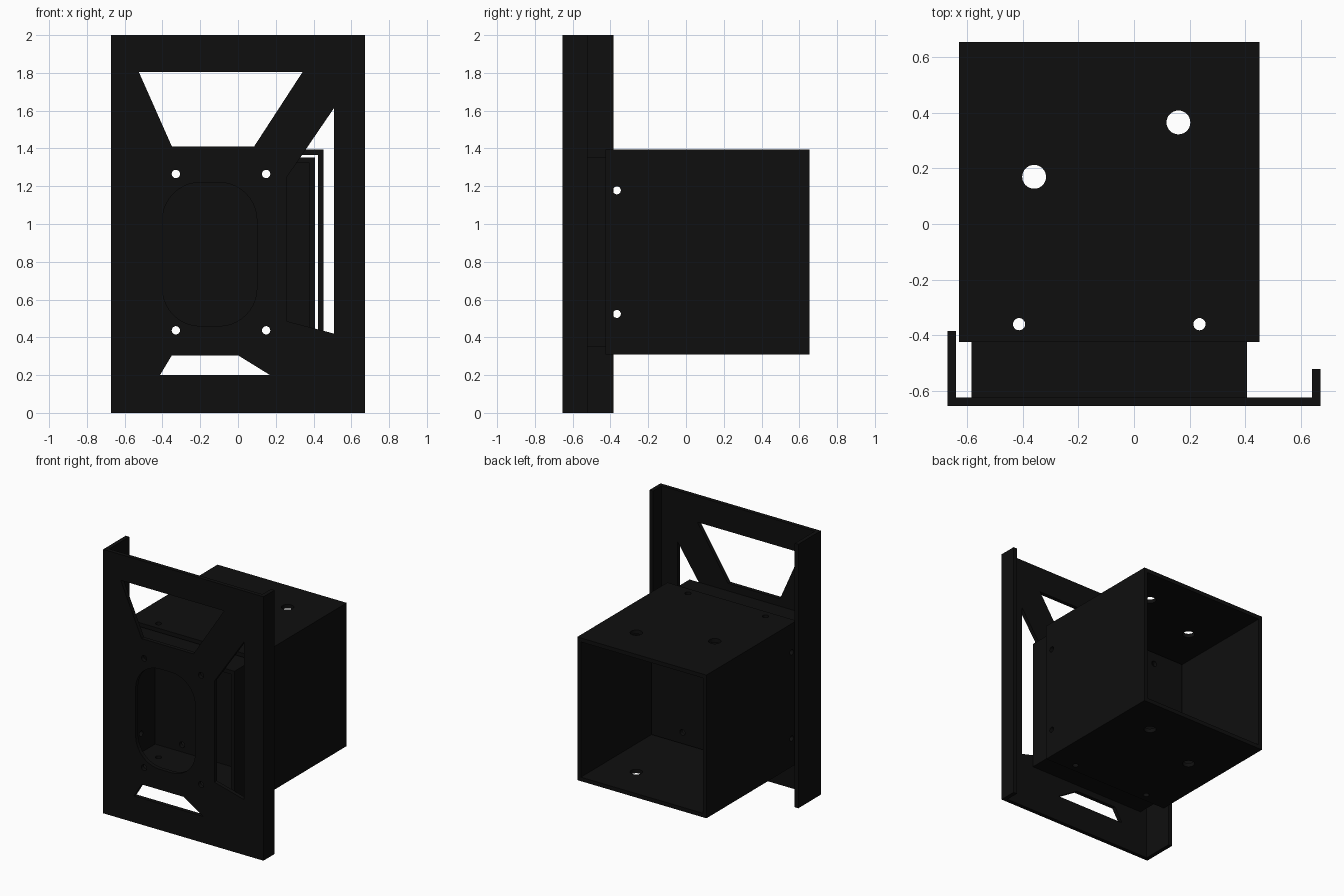
import bpy, bmesh, math
from mathutils import Vector

if "Cube" in bpy.data.objects:
    bpy.data.objects.remove(bpy.data.objects["Cube"], do_unlink=True)

black = bpy.data.materials.new("matte black")
black.use_nodes = True
COLOUR = (0.0045, 0.0045, 0.0045, 1)
black.diffuse_color = COLOUR
black.node_tree.nodes["Principled BSDF"].inputs["Base Color"].default_value = COLOUR


def prism(name, points, axis, start, end):
    """Extrude a flat outline along x, y or z."""
    def place(u, v, w):
        return {"x": (w, u, v), "y": (u, w, v), "z": (u, v, w)}[axis]
    bm = bmesh.new()
    face = bm.faces.new([bm.verts.new(place(u, v, start)) for u, v in points])
    out = bmesh.ops.extrude_face_region(bm, geom=[face])
    shift = Vector(place(0, 0, end - start))
    for v in out["geom"]:
        if isinstance(v, bmesh.types.BMVert):
            v.co += shift
    bmesh.ops.recalc_face_normals(bm, faces=bm.faces[:])
    mesh = bpy.data.meshes.new(name)
    bm.to_mesh(mesh)
    bm.free()
    mesh.materials.append(black)
    obj = bpy.data.objects.new(name, mesh)
    bpy.context.collection.objects.link(obj)
    return obj


def block(name, x, y, z):
    outline = [(x[0], y[0]), (x[1], y[0]), (x[1], y[1]), (x[0], y[1])]
    return prism(name, outline, "z", z[0], z[1])


def circle(u, v, r, n=32):
    return [(u + r * math.cos(2 * math.pi * i / n),
             v + r * math.sin(2 * math.pi * i / n)) for i in range(n)]


def rounded_rect(u0, u1, v0, v1, r, n=10):
    corners = [(u1 - r, v1 - r), (u0 + r, v1 - r), (u0 + r, v0 + r), (u1 - r, v0 + r)]
    return [(cu + r * math.cos(math.pi / 2 * (k + i / n)),
             cv + r * math.sin(math.pi / 2 * (k + i / n)))
            for k, (cu, cv) in enumerate(corners) for i in range(n + 1)]


def cut(target, cutters):
    for c in cutters:
        c.hide_render = True
        c.hide_set(True)
        c.display_type = 'WIRE'
        mod = target.modifiers.new("cut", 'BOOLEAN')
        mod.operation = 'DIFFERENCE'
        mod.solver = 'EXACT'
        mod.object = c
    # Bake the cuts
    deps = bpy.context.evaluated_depsgraph_get()
    deps.update()
    mesh = bpy.data.meshes.new_from_object(target.evaluated_get(deps))
    target.modifiers.clear()
    target.data = mesh


FRONT, PLATE_BACK = -0.655, -0.625

# Main parts
front_plate = block("front_plate", (-0.672, 0.672), (FRONT, PLATE_BACK), (0, 2))
block("right_flange", (-0.672, -0.642), (PLATE_BACK, -0.385), (0, 2))
block("left_flange", (0.642, 0.672), (PLATE_BACK, -0.522), (0, 2))
housing = block("rear_housing", (-0.63, 0.453), (-0.425, 0.655), (0.31, 1.395))
bracket = block("inner_bracket", (-0.585, 0.408), (PLATE_BACK, -0.17), (0.352, 1.353))

# Plate windows
windows = [
    [(-0.525, 1.805), (0.342, 1.805), (0.085, 1.41), (-0.35, 1.41)],
    [(-0.413, 0.2), (0.17, 0.2), (0.0, 0.305), (-0.35, 0.305)],
    [(0.26, 0.485), (0.507, 0.42), (0.507, 1.612), (0.26, 1.25)],
    rounded_rect(-0.40, 0.10, 0.46, 1.22, 0.2),
]
window_cutters = [prism("window_cutter", w, "y", -0.7, -0.6) for w in windows]

# Hollows: the housing opens front and back, the bracket opens to the plate
housing_hollow = block("housing_hollow", (-0.60, 0.423), (-0.5, 0.75), (0.34, 1.365))
bracket_hollow = block("bracket_hollow", (-0.555, 0.378), (-0.7, -0.20), (0.382, 1.323))

# Drilled holes
front_holes = [prism("front_hole", circle(x, z, 0.022), "y", -0.8, 0.1)
               for x in (-0.329, 0.149) for z in (0.437, 1.265)]
screw_holes = [prism("top_hole", circle(x, -0.361, 0.022), "z", 0.1, 1.6)
               for x in (-0.414, 0.236)]
screw_holes += [prism("side_hole", circle(-0.366, z, 0.021), "x", -0.9, 0.7)
                for z in (0.524, 1.178)]
large_holes = [prism("cable_hole", circle(x, y, 0.043), "z", 0.1, 1.6)
               for x, y in ((0.16, 0.366), (-0.36, 0.17))]

cut(front_plate, window_cutters + front_holes)
cut(housing, [housing_hollow] + screw_holes + large_holes)
cut(bracket, [bracket_hollow] + front_holes + screw_holes)

# Remove the helpers
for c in (window_cutters + front_holes + screw_holes + large_holes
          + [housing_hollow, bracket_hollow]):
    bpy.data.objects.remove(c, do_unlink=True)
